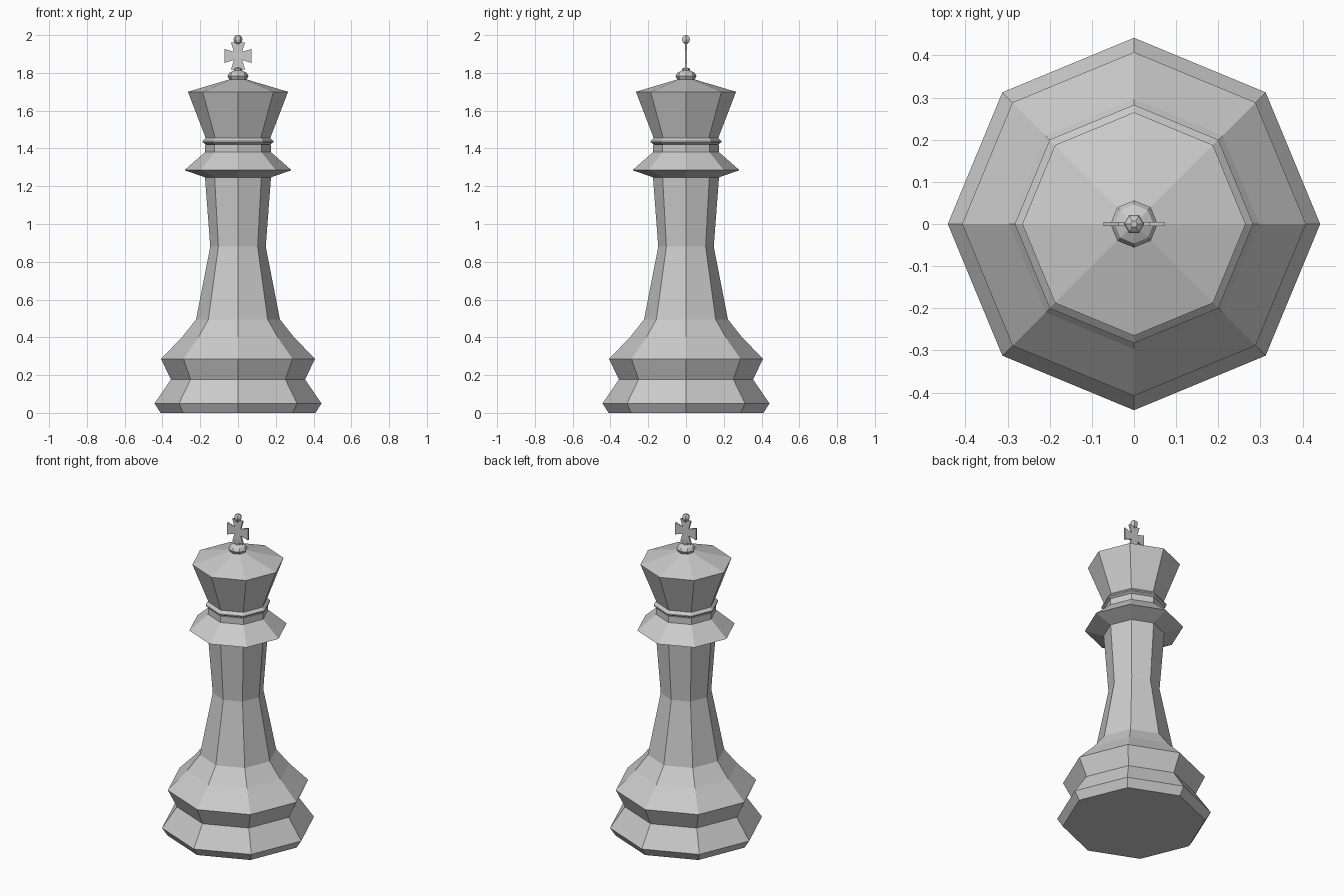
import bpy, bmesh
from math import cos, sin, tau

if "Cube" in bpy.data.objects:
    bpy.data.objects.remove(bpy.data.objects["Cube"])


def finish(bm, name):
    bmesh.ops.recalc_face_normals(bm, faces=bm.faces)
    me = bpy.data.meshes.new(name)
    bm.to_mesh(me)
    bm.free()
    ob = bpy.data.objects.new(name, me)
    bpy.context.collection.objects.link(ob)
    return ob


def lathe(name, profile, sides=8):
    """Flat-faced turned part from (radius, z) points, capped at both ends."""
    bm = bmesh.new()
    rings = [[bm.verts.new((r * cos(tau * i / sides), r * sin(tau * i / sides), z))
              for i in range(sides)] for r, z in profile]
    for a, b in zip(rings, rings[1:]):
        for i in range(sides):
            j = (i + 1) % sides
            bm.faces.new((a[i], a[j], b[j], b[i]))
    bm.faces.new(rings[0])
    bm.faces.new(rings[-1])
    return finish(bm, name)


# Stepped foot and waisted column
lathe("base_and_column", [(0.41, 0), (0.442, 0.05), (0.355, 0.177), (0.408, 0.286),
                          (0.297, 0.40), (0.222, 0.495), (0.147, 0.88), (0.175, 1.25)])
# Wide collar with neck above it
lathe("collar", [(0.175, 1.247), (0.283, 1.285), (0.175, 1.38), (0.175, 1.42)])
# Thin ring under the head
lathe("neck_ring", [(0.17, 1.422), (0.187, 1.432), (0.187, 1.439), (0.17, 1.457)])
# Flared head with low roof
lathe("head", [(0.165, 1.44), (0.265, 1.70), (0.04, 1.767)])
# Flattened bead and short stem
lathe("bead", [(0.028, 1.757), (0.046, 1.765), (0.056, 1.783), (0.046, 1.80), (0.022, 1.812)])
lathe("stem", [(0.02, 1.808), (0.02, 1.823), (0.007, 1.828)])
# Small finial on top of the cross
lathe("finial", [(0.008, 1.952), (0.02, 1.963), (0.024, 1.978), (0.02, 1.991), (0.008, 2.0)], 6)

# Flared four-armed cross: one arm outline turned four times, then extruded
bm = bmesh.new()
outline = []
for k in range(4):
    c, s = cos(tau * k / 4), sin(tau * k / 4)
    for u, v in [(0.022, -0.022), (0.072, -0.037), (0.072, 0.037)]:
        outline.append((u * c - v * s, u * s + v * c))
face = bm.faces.new([bm.verts.new((x, -0.005, 1.89 + z)) for x, z in outline])
ext = bmesh.ops.extrude_face_region(bm, geom=[face])
moved = [g for g in ext["geom"] if isinstance(g, bmesh.types.BMVert)]
bmesh.ops.translate(bm, verts=moved, vec=(0, 0.01, 0))
finish(bm, "cross")
